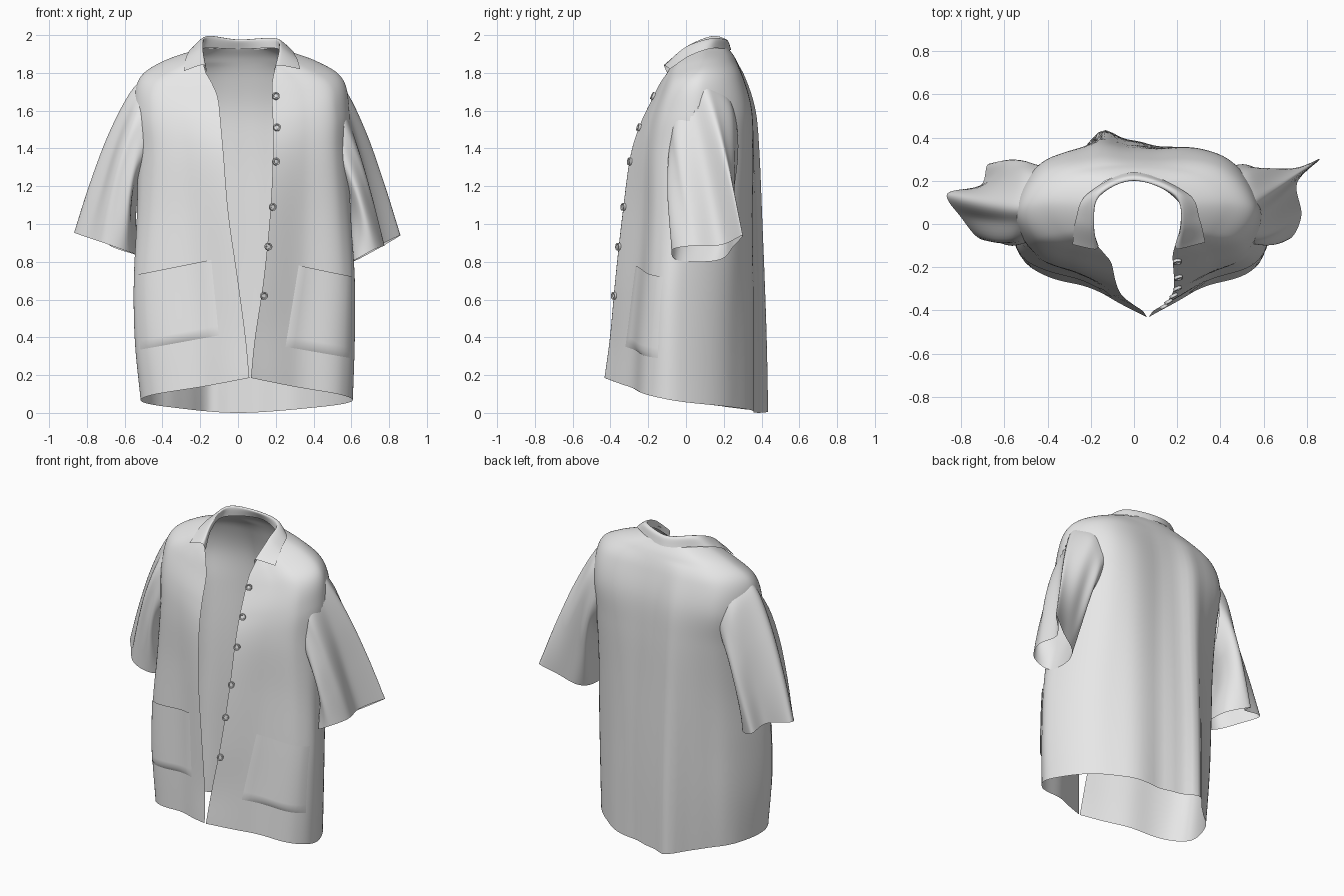
import bpy, bmesh, math
from mathutils import Vector
from mathutils.bvhtree import BVHTree

if "Cube" in bpy.data.objects:
    bpy.data.objects.remove(bpy.data.objects["Cube"])

cloth = bpy.data.materials.new("light grey cloth")
cloth.diffuse_color = (0.8, 0.8, 0.8, 1)
cloth.use_nodes = True
cloth.node_tree.nodes["Principled BSDF"].inputs["Base Color"].default_value = cloth.diffuse_color


def spline(pts, n, closed=False):
    """Catmull-Rom curve through pts, n samples per span."""
    k, out = len(pts), []
    for i in range(k if closed else k - 1):
        b, c = pts[i], pts[(i + 1) % k]
        a = pts[i - 1] if (closed or i) else b * 2 - c
        d = pts[(i + 2) % k] if (closed or i + 2 < k) else c * 2 - b
        for j in range(n):
            t = j / n
            out.append(0.5 * (2 * b + (c - a) * t + (2 * a - 5 * b + 4 * c - d) * t * t
                              + (3 * b - a - 3 * c + d) * t ** 3))
    return out if closed else out + [pts[-1].copy()]


def loft(rows, nu, nv, closed=False):
    """Smooth grid of points through rows of control points."""
    fine = [spline([Vector(p) for p in r], nu, closed) for r in rows]
    cols = [spline(list(c), nv) for c in zip(*fine)]
    return [list(r) for r in zip(*cols)]


def make(name, grid, closed=False, skip=None):
    bm = bmesh.new()
    vs = [[bm.verts.new(p) for p in r] for r in grid]
    m = len(grid[0])
    for a, b in zip(vs, vs[1:]):
        for i in range(m if closed else m - 1):
            j = (i + 1) % m
            bm.faces.new((a[i], a[j], b[j], b[i]))
    if skip:
        dead = [f for f in bm.faces if skip(f.calc_center_median())]
        bmesh.ops.delete(bm, geom=dead, context='FACES')
    return finish(name, bm)


def finish(name, bm):
    bmesh.ops.recalc_face_normals(bm, faces=bm.faces)
    for f in bm.faces:
        f.smooth = True
    me = bpy.data.meshes.new(name)
    bm.to_mesh(me)
    bm.free()
    me.materials.append(cloth)
    ob = bpy.data.objects.new(name, me)
    bpy.context.collection.objects.link(ob)
    return ob


# Body: levels of (left edge x, right edge x, edge y, edge z, left side x,
#                  right side x, side y, side z, back y, back z, back fullness)
levels = [
    (.060, .068, -.435, .185, -.51, .60, -.03, .06, .385, .00, .66),
    (.040, .090, -.405, .40, -.54, .61, -.03, .38, .385, .38, .66),
    (.000, .135, -.375, .70, -.545, .61, -.02, .70, .38, .70, .68),
    (-.05, .170, -.335, 1.05, -.53, .59, .01, 1.05, .37, 1.05, .74),
    (-.075, .185, -.295, 1.35, -.53, .58, .05, 1.38, .36, 1.38, .82),
    (-.09, .185, -.245, 1.52, -.55, .585, .08, 1.60, .345, 1.60, .88),
    (-.105, .18, -.18, 1.66, -.52, .55, .09, 1.77, .305, 1.77, .86),
    (-.135, .18, -.14, 1.74, -.40, .42, .10, 1.86, .265, 1.87, .78),
    (-.17, .19, -.10, 1.80, -.20, .22, .09, 1.93, .225, 1.93, .78),
]


def half(ex, ey, ez, sx, sy, sz, by, bz, full):
    """Edge, front panel, front corner, side and back corner of one side."""
    low = min(1, max(0, (1.5 - ez) / .6))    # 1 where the panel hangs flat
    kx = (.84 if ez < 1.7 else .77) + .06 * low
    e, s = Vector((ex, ey, ez)), Vector((sx, sy, sz))

    def at(fx, fy, fz):
        return Vector((ex + fx * (sx - ex), ey + fy * (sy - ey), ez + fz * (sz - ez)))
    return [e, at(.42, .17 + .15 * low, .36), at(kx, .42 + .16 * low, .72), s,
            Vector((.7 * sx, sy + full * (by - sy), (sz + bz) / 2))]


rows = []
for el, er, ey, ez, sl, sr, sy, sz, by, bz, full in levels:
    left = half(el, ey, ez, sl, sy, sz, by, bz, full)
    right = half(er, ey, ez, sr, sy, sz, by, bz, full)
    rows.append(left + [Vector((0, by, bz))] + right[::-1])
body = loft(rows, 12, 8)

# Soft vertical folds, fading towards the shoulders
for r in body:
    for p in r:
        fade = max(0, 1 - p.z / 1.85)
        if p.y > .15:
            for x, w, a in ((-.15, .08, .075), (.28, .09, .02), (-.36, .06, -.02), (.1, .06, -.015)):
                p.y += a * fade ** .6 * math.exp(-((p.x - x) / w) ** 2)
        elif p.y < -.1:
            p.y += .004 * fade * math.sin(p.x * 22)


def in_armhole(c):
    return abs(c.x) > .45 and ((c.y - .09) / .09) ** 2 + ((c.z - 1.45) / .17) ** 2 < 1


shirt = make("shirt_body", body, skip=in_armhole)

# Sleeves: from a shared armhole ring to a hem ring of each side
armhole = [(.48, .09, 1.80), (.49, .01, 1.74), (.50, -.07, 1.57), (.50, -.07, 1.38),
           (.53, .05, 1.22), (.48, .20, 1.30), (.45, .27, 1.50), (.46, .22, 1.70)]
hems = {
    "right": (1, [(.86, .30, .94), (.755, .19, .89), (.775, .04, .885), (.72, -.07, .865),
                  (.62, -.05, .81), (.605, .10, .80), (.65, .20, .82), (.76, .25, .88)]),
    "left": (-.97, [(-.865, .14, .955), (-.80, .03, .93), (-.71, -.07, .90), (-.60, -.06, .86),
                    (-.54, .05, .84), (-.55, .20, .84), (-.67, .28, .88), (-.71, .18, .92)]),
}
for side, (s, hem) in hems.items():
    rings = []
    for t in (0, .15, .4, .7, 1):
        bulge = math.sin(math.pi * t ** .6)
        ring = [Vector((a[0] * s, a[1], a[2])).lerp(Vector(h), t) for a, h in zip(armhole, hem)]
        mid = sum(ring, Vector()) / 8
        out = Vector((math.copysign(.042, s), 0, 0)) * bulge
        rings.append([mid + (p - mid) * (1 + .12 * bulge) + out for p in ring])
    grid = loft(rings, 8, 8, True)
    for j, r in enumerate(grid):
        mid = sum(r, Vector()) / len(r)
        for i, p in enumerate(r):
            wave = math.sin(math.tau * 6 * i / len(r)) * math.sin(math.pi * j / (len(grid) - 1))
            r[i] = p + (p - mid).normalized() * .009 * wave
    make(side + "_sleeve", grid, True)

# Collar: stand, fold and turned-down leaf
collar = [
    [(-.165, -.10, 1.80), (-.195, 0, 1.88), (-.18, .11, 1.93), (0, .222, 1.925),
     (.20, .11, 1.93), (.215, 0, 1.885), (.19, -.10, 1.80)],
    [(-.172, -.115, 1.835), (-.185, 0, 1.935), (-.16, .13, 1.99), (0, .20, 1.972),
     (.19, .13, 1.98), (.22, 0, 1.935), (.20, -.115, 1.835)],
    [(-.20, -.115, 1.84), (-.21, .005, 1.93), (-.18, .145, 1.985), (0, .222, 1.97),
     (.21, .145, 1.975), (.245, .005, 1.93), (.235, -.11, 1.838)],
    [(-.285, -.095, 1.81), (-.27, .02, 1.895), (-.215, .14, 1.935), (0, .24, 1.92),
     (.25, .14, 1.93), (.305, .02, 1.89), (.33, -.085, 1.82)],
]
make("collar", loft(collar, 8, 5))

# Surface lookup used to lay pockets and buttons on the front
tree = BVHTree.FromPolygons([v.co for v in shirt.data.vertices],
                            [p.vertices for p in shirt.data.polygons])


def on_front(x, z):
    hit = tree.ray_cast(Vector((x, -2, z)), Vector((0, 1, 0)))
    p, n = hit[0], hit[1]
    if p is None or p.y > .05:
        p, n = tree.find_nearest(Vector((x, -.08, z)))[:2]
    return p, (n if n.dot(Vector((p.x, p.y * 2, 0))) > 0 else -n)


# Patch pockets: corners bottom inner, bottom outer, top outer, top inner
pockets = {
    "left_pocket": ((-.10, .41), (-.515, .335), (-.538, .73), (-.14, .81)),
    "right_pocket": ((.25, .35), (.595, .29), (.604, .72), (.32, .78)),
}
N = 16
for name, corners in pockets.items():
    a, b, c, d = (Vector(q) for q in corners)
    grid = []
    for j in range(N + 1):
        r = []
        for i in range(N + 1):
            q = a.lerp(b, i / N).lerp(d.lerp(c, i / N), j / N)
            p, n = on_front(q.x, q.y)
            rim = i in (0, N) or j == 0
            puff = .003 if rim else .008 + .010 * math.sin(math.pi * i / N) * (1 - j / N)
            r.append(p + n * puff)
        grid.append(r)
    make(name, grid)

# Buttons down the right opening: dished discs
spots = ((.20, 1.675), (.205, 1.51), (.199, 1.33), (.181, 1.09), (.158, .88), (.135, .62))
for k, (x, z) in enumerate(spots):
    p, n = on_front(x, z)
    n = n if n.y < 0 else -n
    bm = bmesh.new()
    bmesh.ops.create_cone(bm, cap_ends=True, segments=20, radius1=.02, radius2=.02, depth=.014)
    top = [f for f in bm.faces if f.normal.z > .9]
    bmesh.ops.inset_region(bm, faces=top, thickness=.006)
    bmesh.ops.inset_region(bm, faces=top, thickness=.003, depth=-.005)
    ob = finish("button_%d" % (k + 1), bm)
    ob.rotation_euler = n.to_track_quat('Z', 'Y').to_euler()
    ob.location = p + n * .006
    for f in ob.data.polygons:
        f.use_smooth = False
